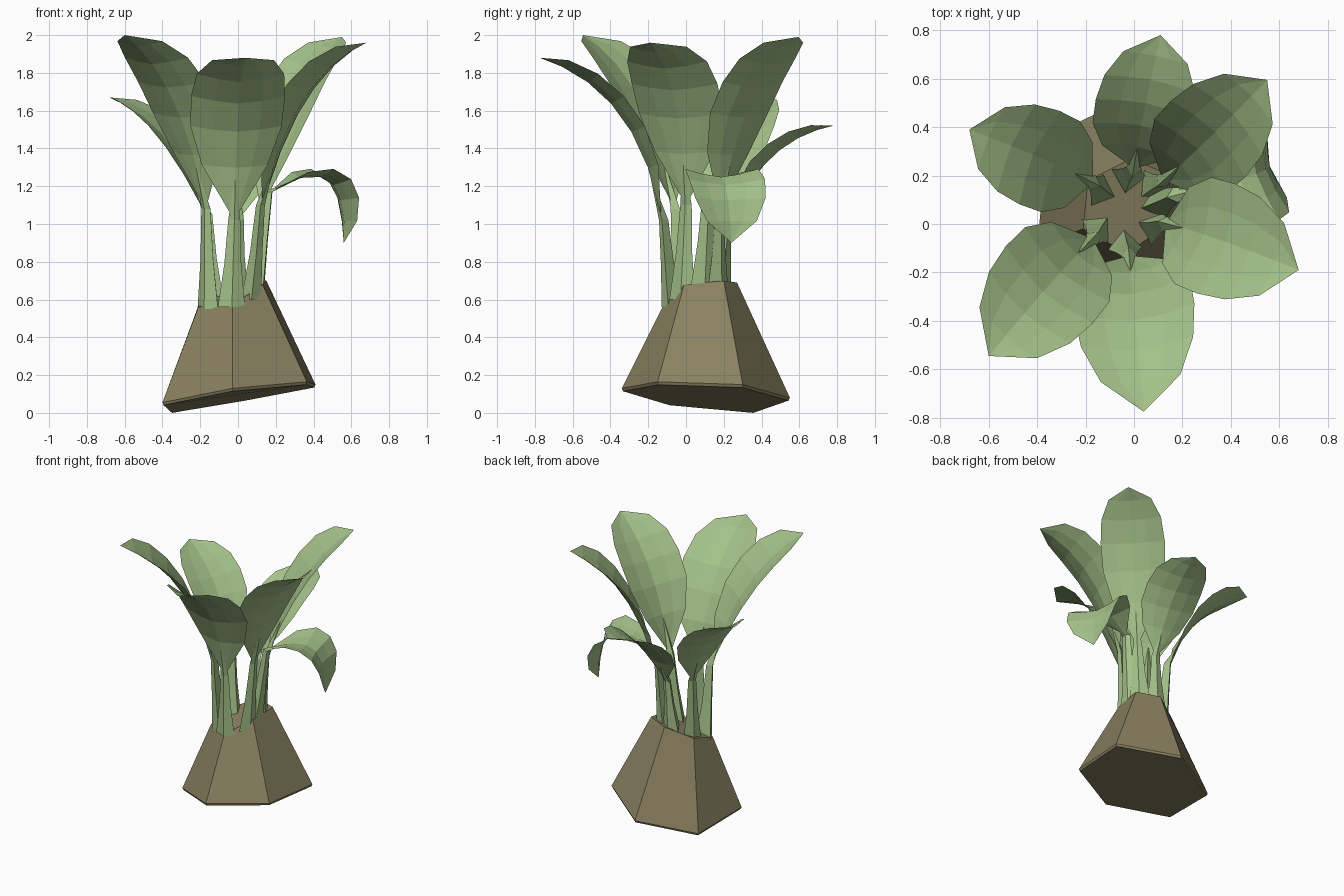
import bpy
from mathutils import Vector as V

if "Cube" in bpy.data.objects:
    bpy.data.objects.remove(bpy.data.objects["Cube"])


def material(name, rgb):
    m = bpy.data.materials.new(name)
    m.diffuse_color = (*rgb, 1)
    m.use_nodes = True
    m.node_tree.nodes["Principled BSDF"].inputs["Base Color"].default_value = m.diffuse_color
    return m


def add_mesh(name, verts, faces, mat):
    me = bpy.data.meshes.new(name)
    me.from_pydata([tuple(v) for v in verts], [], faces)
    me.materials.append(mat)
    ob = bpy.data.objects.new(name, me)
    bpy.context.collection.objects.link(ob)
    return ob


green = material("leaf_green", (0.37, 0.53, 0.25))
brown = material("root_brown", (0.25, 0.22, 0.12))

# Tilted six-sided root block: lower ring, thin chamfer ring, upper ring
centre = V((.005, .105, .08))
ring = [V(p) for p in [(-.03, -.34, .115), (-.40, -.09, .04), (-.355, .36, 0),
                       (.04, .55, .065), (.41, .30, .135), (.365, -.15, .15)]]
top = [V(p) for p in [(-.03, -.12, .57), (-.21, -.02, .56), (-.19, .18, .62),
                      (-.01, .27, .69), (.15, .20, .70), (.13, -.01, .68)]]
rings = [[centre + (p - centre) * .985 for p in ring],
         [p + V((0, 0, .015)) for p in ring], top]
verts = [p for r in rings for p in r]
verts[2].z = 0
faces = [tuple(range(6)), tuple(range(12, 18))[::-1]]
for k in (0, 6):
    faces += [(k + i, k + 6 + i, k + 6 + (i + 1) % 6, k + (i + 1) % 6) for i in range(6)]
add_mesh("root_block", verts, faces, brown)

# Blade rows: position along the midrib and share of the full half width
ROWS = [(.22, .70), (.40, .97), (.57, 1.0), (.73, .93), (.88, .66)]
ACROSS = [-1, -.5, 0, .5, 1]


def leaf(name, base, start, mid, tip, half, cup):
    base, s, m, t = V(base), V(start), V(mid), V(tip)
    c = 2 * m - (s + t) / 2
    side = (t - s).cross(V((0, 0, 1))).normalized()

    def point(u):
        return (1 - u) ** 2 * s + 2 * u * (1 - u) * c + u * u * t

    def normal(u):
        d = (1 - u) * (c - s) + u * (t - c)
        return side.cross(d).normalized()

    # Blade: cupped strip of quads closing to a point at both ends
    verts = [s]
    for u, w in ROWS:
        for a in ACROSS:
            verts.append(point(u) + side * (a * w * half) + normal(u) * (cup * w * abs(a) ** 1.5))
    verts.append(t)
    n, end = len(ACROSS), len(verts) - 1
    faces = []
    for j in range(n - 1):
        faces.append((0, 1 + j, 2 + j))
        for i in range(len(ROWS) - 1):
            k = 1 + i * n + j
            faces.append((k, k + n, k + n + 1, k + 1))
        k = 1 + (len(ROWS) - 1) * n + j
        faces.append((k, end, k + 1))
    add_mesh(name + "_blade", verts, faces, green)

    # Stalk: four-sided spike that ends under the midrib
    inward = normal(0)
    inward.z = 0
    inward.normalize()
    verts = []
    for p, r in [(base, .072), (base.lerp(s, .5), .045), (s, .032)]:
        verts += [p + side * r, p + inward * r * 1.15, p - side * r, p - inward * r * .4]
    verts.append(point(.2))
    faces = [(3, 2, 1, 0)]
    for k in (0, 4):
        faces += [(k + i, k + (i + 1) % 4, k + 4 + (i + 1) % 4, k + 4 + i) for i in range(4)]
    faces += [(8 + i, 8 + (i + 1) % 4, 12) for i in range(4)]
    add_mesh(name + "_stalk", verts, faces, green)


leaf("front_leaf", (-.035, -.10, .56), (-.02, -.13, 1.02), (.0, -.35, 1.58), (.04, -.775, 1.88), .25, .06)
leaf("front_left_leaf", (-.16, -.03, .55), (-.17, -.06, 1.08), (-.345, -.245, 1.66), (-.60, -.545, 2.0), .24, .05)
leaf("left_leaf", (-.15, .14, .58), (-.17, .17, 1.05), (-.38, .27, 1.45), (-.68, .39, 1.67), .21, .04)
leaf("back_leaf", (-.02, .21, .66), (.0, .23, 1.02), (.04, .46, 1.36), (.11, .78, 1.52), .205, .04)
leaf("back_right_leaf", (.09, .17, .67), (.12, .18, 1.08), (.305, .35, 1.66), (.55, .595, 1.99), .22, .05)
leaf("right_leaf", (.095, -.02, .60), (.13, .0, 1.10), (.34, -.06, 1.65), (.68, -.19, 1.96), .24, .055)
leaf("drooping_leaf", (.11, .09, .64), (.17, .12, 1.17), (.48, .20, 1.23), (.56, .24, .90), .21, .045)
